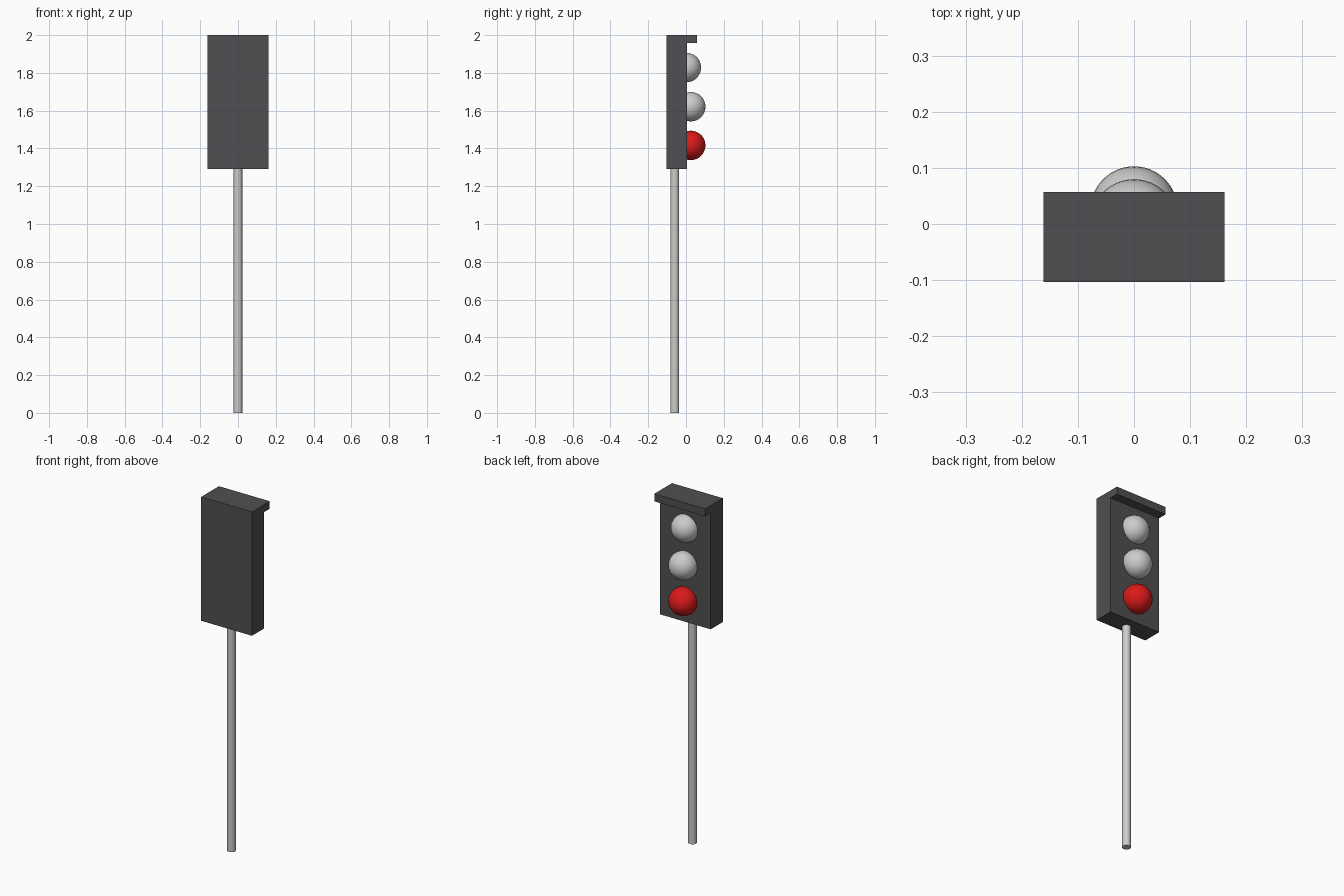
import bpy, bmesh
from mathutils import Matrix

if "Cube" in bpy.data.objects:
    bpy.data.objects.remove(bpy.data.objects["Cube"])


def make_object(name, bm, color=None, smooth=False):
    bmesh.ops.recalc_face_normals(bm, faces=bm.faces)
    mesh = bpy.data.meshes.new(name)
    bm.to_mesh(mesh)
    bm.free()
    obj = bpy.data.objects.new(name, mesh)
    bpy.context.collection.objects.link(obj)
    if color:
        mat = bpy.data.materials.new(name + "_paint")
        mat.diffuse_color = (*color, 1)
        mat.use_nodes = True
        mat.node_tree.nodes["Principled BSDF"].inputs["Base Color"].default_value = mat.diffuse_color
        mesh.materials.append(mat)
    if smooth:
        bpy.ops.object.select_all(action='DESELECT')
        obj.select_set(True)
        bpy.context.view_layer.objects.active = obj
        bpy.ops.object.shade_smooth_by_angle()
    return obj


# Housing with visor: side profile (y, z) extruded across x
W = 0.161
profile = [(-0.103, 1.29), (0.006, 1.29), (0.006, 1.957),
           (0.057, 1.957), (0.057, 2.0), (-0.103, 2.0)]
bm = bmesh.new()
face = bm.faces.new([bm.verts.new((-W, y, z)) for y, z in profile])
ext = bmesh.ops.extrude_face_region(bm, geom=[face])
bmesh.ops.translate(bm, vec=(2 * W, 0, 0),
                    verts=[v for v in ext["geom"] if isinstance(v, bmesh.types.BMVert)])
make_object("housing", bm, (0.08, 0.08, 0.085))

# Pole
bm = bmesh.new()
bmesh.ops.create_cone(bm, cap_ends=True, segments=32, radius1=0.0225, radius2=0.0225,
                      depth=1.29, matrix=Matrix.Translation((0, -0.059, 0.645)))
make_object("pole", bm, smooth=True)

# Lamps: balls set into the housing face
for name, y, z, color in [("top_lamp", 0.002, 1.828, None),
                          ("middle_lamp", 0.025, 1.621, None),
                          ("bottom_lamp", 0.025, 1.416, (0.7, 0.01, 0.01))]:
    bm = bmesh.new()
    bmesh.ops.create_uvsphere(bm, u_segments=32, v_segments=16, radius=0.078,
                              matrix=Matrix.Translation((0, y, z)))
    make_object(name, bm, color, smooth=True)
